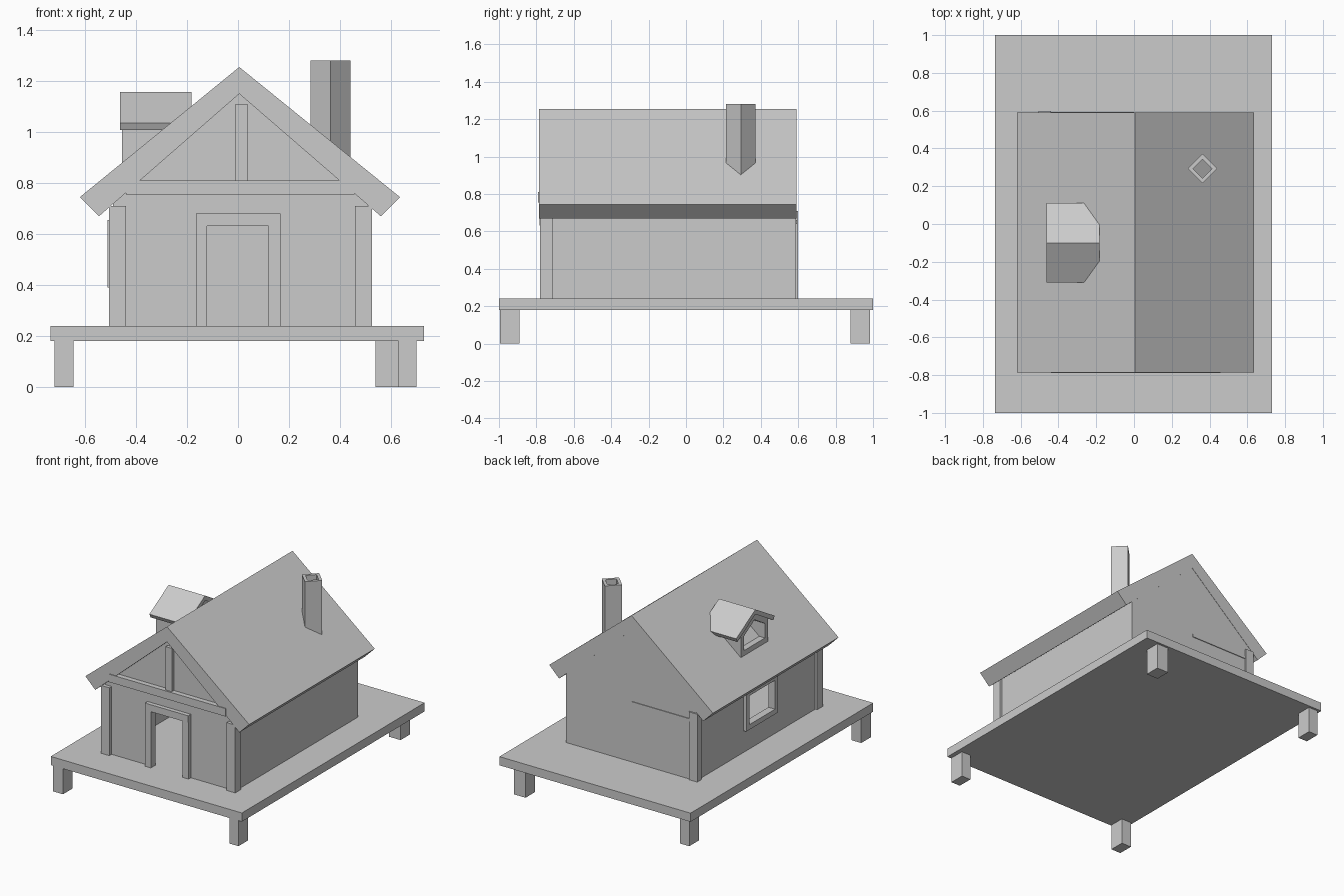
import bpy, bmesh

if "Cube" in bpy.data.objects:
    bpy.data.objects.remove(bpy.data.objects["Cube"])

def finish(name, bm):
    bmesh.ops.recalc_face_normals(bm, faces=bm.faces)
    me = bpy.data.meshes.new(name)
    bm.to_mesh(me)
    bm.free()
    ob = bpy.data.objects.new(name, me)
    bpy.context.collection.objects.link(ob)
    return ob

def prism(name, pts, axis, a, b):
    """Extrude a 2D outline along an axis from a to b."""
    place = {'x': lambda p, t: (t, p[0], p[1]),
             'y': lambda p, t: (p[0], t, p[1]),
             'z': lambda p, t: (p[0], p[1], t)}[axis]
    bm = bmesh.new()
    face = bm.faces.new([bm.verts.new(place(p, a)) for p in pts])
    new = bmesh.ops.extrude_face_region(bm, geom=[face])['geom']
    d = place((0, 0), b - a)
    bmesh.ops.translate(bm, vec=d, verts=[v for v in new if isinstance(v, bmesh.types.BMVert)])
    return finish(name, bm)

def box(name, x0, x1, y0, y1, z0, z1):
    return prism(name, [(x0, y0), (x1, y0), (x1, y1), (x0, y1)], 'z', z0, z1)

def cut(ob, *cutters):
    for c in cutters:
        c.hide_render = True
        m = ob.modifiers.new("cut", 'BOOLEAN')
        m.operation, m.solver, m.object = 'DIFFERENCE', 'EXACT', c
        bpy.context.view_layer.objects.active = ob
        bpy.ops.object.modifier_apply(modifier=m.name)
        bpy.data.objects.remove(c)

def gable(x0, x1, z0, eave, mid, top):
    return [(x0, z0), (x1, z0), (x1, eave), (mid, top), (x0, eave)]

# Platform and feet
box("platform", -0.735, 0.73, -1, 1, 0.18, 0.24)
for name, x0, x1, y0, y1 in [("front_left", -0.72, -0.645, -0.995, -0.89),
                             ("front_right", 0.63, 0.70, -0.995, -0.89),
                             ("back_left", -0.715, -0.645, 0.88, 0.985),
                             ("back_right", 0.54, 0.63, 0.88, 0.985)]:
    box(name + "_foot", x0, x1, y0, y1, 0, 0.185)

# Hollow walls with door and window openings
walls = prism("walls", gable(-0.49, 0.51, 0.235, 0.73, 0.005, 1.165), 'y', -0.755, 0.588)
cut(walls,
    prism("room", gable(-0.46, 0.48, 0.2, 0.72, 0.005, 1.13), 'y', -0.725, 0.56),
    box("door_hole", -0.125, 0.12, -0.9, -0.6, 0.2, 0.635),
    box("window_hole", -0.6, -0.4, -0.245, 0.035, 0.425, 0.625))

# Roof
prism("roof", [(0.005, 1.255), (0.635, 0.745), (0.56, 0.67), (0.005, 1.15),
               (-0.545, 0.67), (-0.62, 0.745)], 'y', -0.785, 0.59)

# Corner posts
box("front_left_post", -0.505, -0.44, -0.78, -0.715, 0.24, 0.71)
box("front_right_post", 0.458, 0.525, -0.78, -0.715, 0.24, 0.71)
box("back_left_post", -0.505, -0.44, 0.55, 0.598, 0.24, 0.71)

# Gable timbers
box("front_beam", -0.44, 0.457, -0.79, -0.74, 0.755, 0.81)
box("back_beam", -0.44, 0.0, 0.55, 0.593, 0.64, 0.66)
box("king_post", -0.01, 0.038, -0.778, -0.74, 0.81, 1.11)

# Door frame
box("left_door_jamb", -0.165, -0.122, -0.78, -0.73, 0.24, 0.68)
box("right_door_jamb", 0.12, 0.167, -0.78, -0.73, 0.24, 0.635)
box("door_lintel", -0.15, 0.167, -0.784, -0.73, 0.632, 0.68)

# Side window frame
frame = box("window_frame", -0.511, -0.46, -0.28, 0.07, 0.39, 0.655)
cut(frame, box("frame_hole", -0.6, -0.4, -0.245, 0.035, 0.425, 0.625))

# Dormer: hollow body and its own pitched roof
dormer = prism("dormer_body", gable(-0.25, 0.05, 0.87, 1.04, -0.1, 1.13), 'x', -0.455, -0.2)
cut(dormer, prism("dormer_hole", gable(-0.215, 0.015, 0.915, 1.015, -0.1, 1.085), 'x', -0.6, -0.1))
prism("dormer_roof", [(-0.1, 1.158), (0.11, 1.035), (0.097, 1.008), (-0.1, 1.125),
                      (-0.297, 1.008), (-0.31, 1.035)], 'x', -0.462, -0.182)

# Chimney: open square tube turned by 45 degrees
def diamond(r):
    return [(0.3625 + r, 0.293), (0.3625, 0.293 + r), (0.3625 - r, 0.293), (0.3625, 0.293 - r)]

chimney = prism("chimney", diamond(0.078), 'z', 0.88, 1.28)
cut(chimney, prism("flue", diamond(0.05), 'z', 0.8, 1.4))
